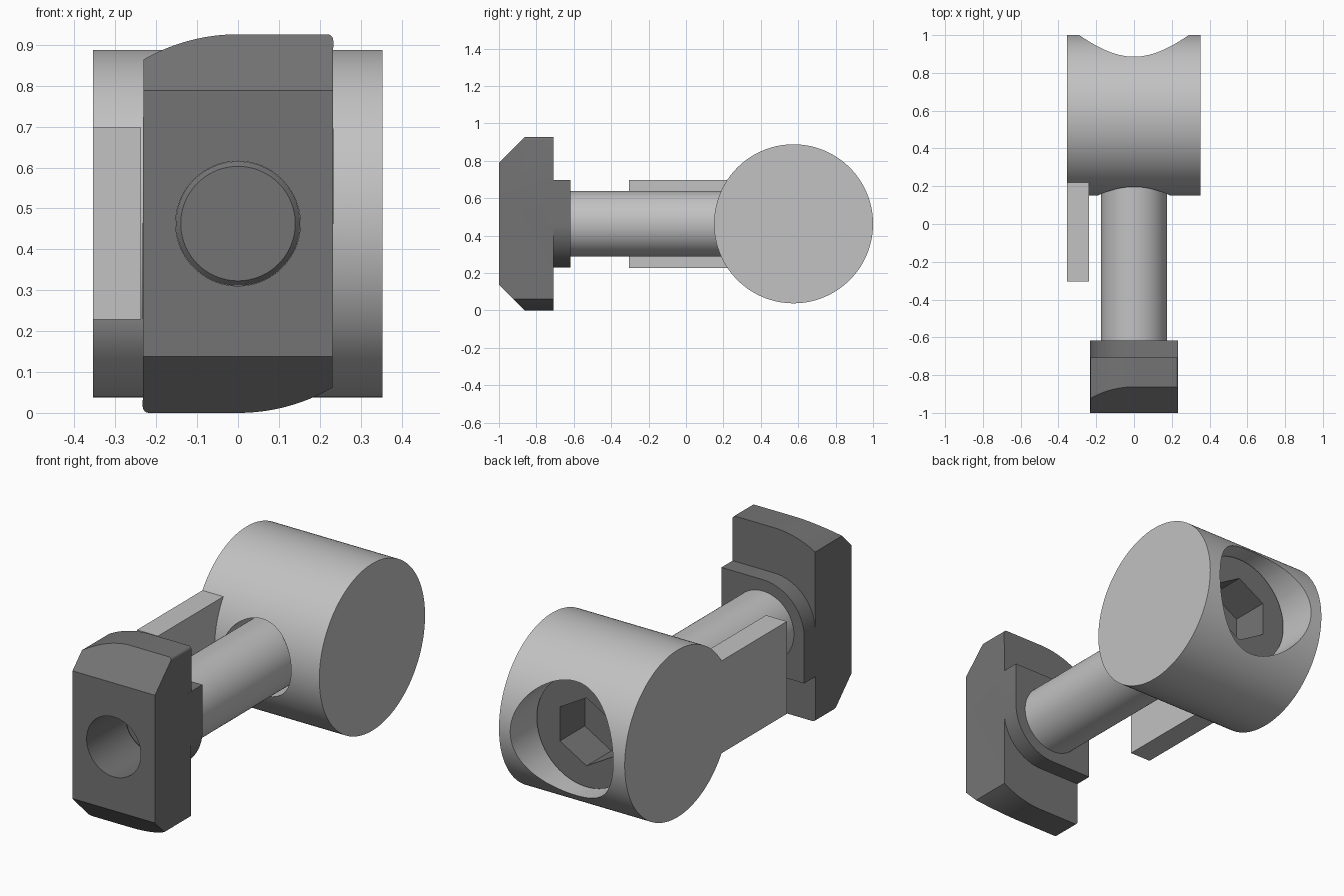
import bpy
import bmesh
from math import sin, cos, pi, radians
from mathutils import Matrix, Vector

cube = bpy.data.objects.get("Cube")
if cube:
    bpy.data.objects.remove(cube, do_unlink=True)

ZC = 0.463           # height of the bolt axis
YC = 0.575           # barrel centre
BARREL_R = 0.425


def material(name, value):
    m = bpy.data.materials.new(name)
    m.use_nodes = True
    colour = (value, value, value, 1)
    m.diffuse_color = colour
    m.node_tree.nodes["Principled BSDF"].inputs["Base Color"].default_value = colour
    return m


LIGHT = material("light grey metal", 0.54)
DARK = material("dark grey steel", 0.175)


def finish(name, bm, mat):
    bmesh.ops.recalc_face_normals(bm, faces=bm.faces)
    me = bpy.data.meshes.new(name)
    bm.to_mesh(me)
    bm.free()
    me.materials.append(mat)
    ob = bpy.data.objects.new(name, me)
    bpy.context.collection.objects.link(ob)
    return ob


def prism(name, points, offset, mat):
    """Extrude a closed outline of 3D points by an offset."""
    bm = bmesh.new()
    face = bm.faces.new([bm.verts.new(p) for p in points])
    new = bmesh.ops.extrude_face_region(bm, geom=[face])["geom"]
    bmesh.ops.translate(bm, vec=Vector(offset),
                        verts=[v for v in new if isinstance(v, bmesh.types.BMVert)])
    return finish(name, bm, mat)


def rod(name, y0, y1, r, mat, r_front=None, sides=96):
    """Cylinder or cone along y on the bolt axis."""
    bm = bmesh.new()
    bmesh.ops.create_cone(bm, cap_ends=True, segments=sides, depth=y1 - y0,
                          radius1=r, radius2=r if r_front is None else r_front)
    place = Matrix.Translation((0, (y0 + y1) / 2, ZC)) @ Matrix.Rotation(pi / 2, 4, "X")
    bmesh.ops.transform(bm, matrix=place, verts=bm.verts)
    return finish(name, bm, mat)


def box(name, lo, hi, mat):
    pts = [(lo[0], lo[1], lo[2]), (hi[0], lo[1], lo[2]),
           (hi[0], lo[1], hi[2]), (lo[0], lo[1], hi[2])]
    return prism(name, pts, (0, hi[1] - lo[1], 0), mat)


def combine(target, tool, operation):
    mod = target.modifiers.new("combine", "BOOLEAN")
    mod.operation, mod.solver, mod.object = operation, "EXACT", tool
    bpy.context.view_layer.objects.active = target
    bpy.ops.object.modifier_apply(modifier=mod.name)
    bpy.data.objects.remove(tool, do_unlink=True)


def arc(r, start, end, steps=24):
    return [(r * cos(radians(start + (end - start) * i / steps)),
             r * sin(radians(start + (end - start) * i / steps))) for i in range(steps + 1)]


def half_turn(half):
    """Close an outline by repeating it rotated half a turn."""
    return half + [(-x, -z) for x, z in half]


# Barrel with flat arm, counterbore and shaft hole
ring = [(-0.355, YC + y, ZC + z) for y, z in arc(BARREL_R, 0, 357.5, 143)]
barrel = prism("barrel_with_arm", ring, (0.708, 0, 0), LIGHT)
combine(barrel, box("arm", (-0.355, -0.305, 0.228), (-0.237, 0.4, 0.698), LIGHT), "UNION")
combine(barrel, rod("counterbore", 0.45, 1.2, 0.29, LIGHT), "DIFFERENCE")
combine(barrel, rod("shaft_hole", 0, 0.6, 0.194, LIGHT), "DIFFERENCE")

# Nut plate: rounded front outline crossed with a chamfered side outline
W, H, F = 0.233, 0.463, 0.015
corner = [(W - F + x, H - F + z) for x, z in arc(F, 0, 90, 6)]
outline = half_turn(corner + arc(H, 90, 120))
nut = prism("slot_nut", [(x, -1, ZC + z) for x, z in outline], (0, 0.292, 0), DARK)
side = [(-1, 0.325), (-0.862, H), (-0.5, H), (-0.5, -H), (-0.862, -H), (-1, -0.325)]
combine(nut, prism("side", [(-0.5, y, ZC + z * 1.0001) for y, z in side], (1, 0, 0), DARK),
        "INTERSECT")

# Nut collar with two opposite rounded corners
collar = half_turn([(W, W)] + arc(W, 90, 180))
combine(nut, prism("collar", [(x, -0.75, ZC + z) for x, z in collar], (0, 0.132, 0), DARK),
        "UNION")
combine(nut, rod("threaded_hole", -1.2, -0.4, 0.1525, DARK), "DIFFERENCE")

# Bolt: light shaft, dark chamfered tip, dark head with hexagonal socket
shaft = rod("bolt_shaft", -0.62, 0.5, 0.175, LIGHT)
tip = rod("bolt_tip", -0.69, -0.6, 0.152, DARK)
chamfer = rod("bolt_tip_chamfer", -0.702, -0.69, 0.152, DARK, 0.14)
head = rod("bolt_head", 0.452, 0.8, 0.28, DARK)
hexagon = [(x, 0.6, ZC + z) for x, z in arc(0.173, 30, 330, 5)]
combine(head, prism("socket", hexagon, (0, 0.4, 0), DARK), "DIFFERENCE")

# Smooth round surfaces, keep edges sharp
bpy.ops.object.select_all(action="DESELECT")
for ob in (barrel, nut, shaft, tip, chamfer, head):
    ob.select_set(True)
bpy.context.view_layer.objects.active = barrel
bpy.ops.object.shade_smooth_by_angle(angle=radians(30))
